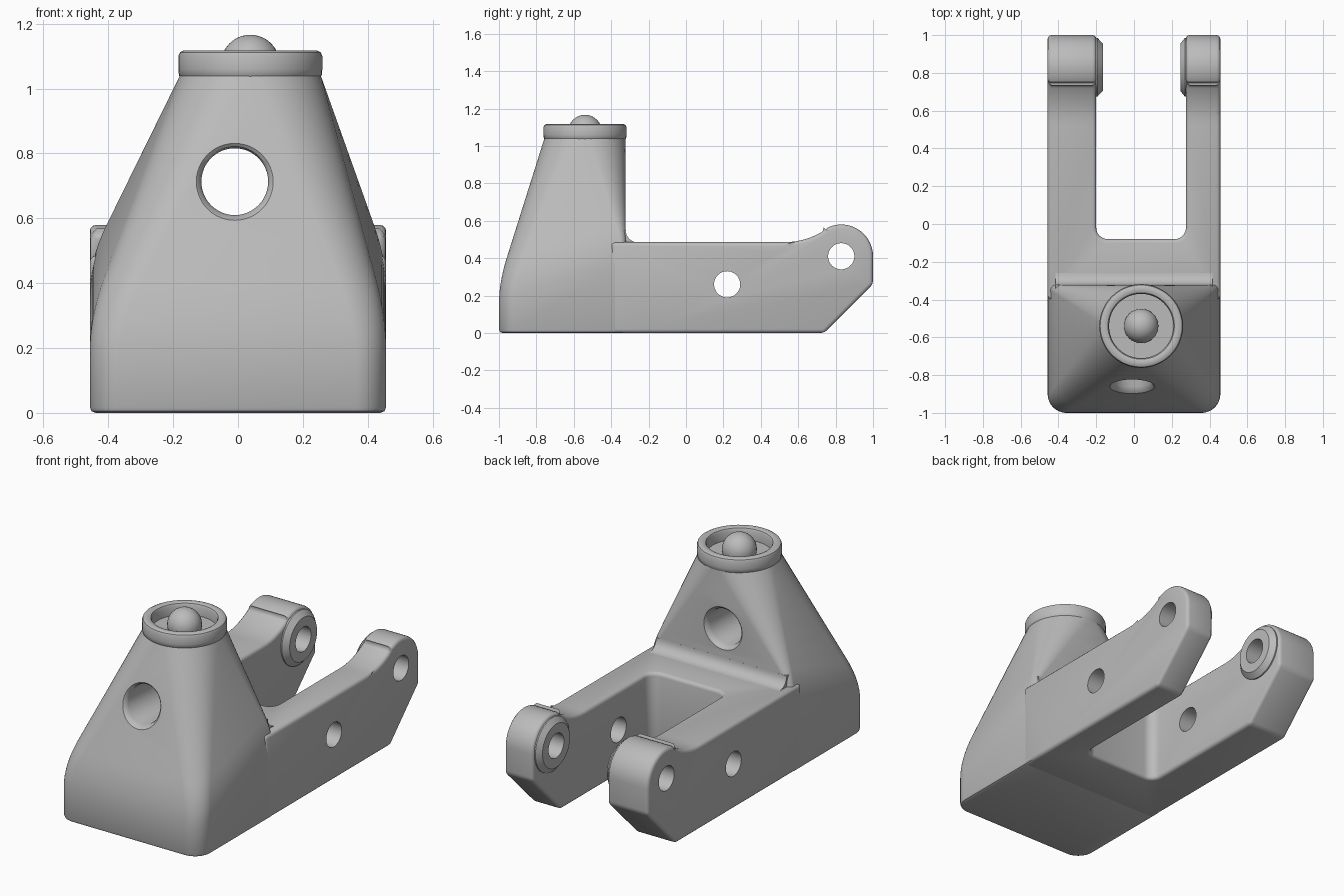
import bpy, bmesh
from math import sin, cos, pi, radians
from mathutils import Vector

cube = bpy.data.objects.get("Cube")
if cube:
    bpy.data.objects.remove(cube)

metal = bpy.data.materials.new("plain grey")
metal.use_nodes = True
GREY = (0.5, 0.5, 0.5, 1)
metal.diffuse_color = GREY
metal.node_tree.nodes["Principled BSDF"].inputs["Base Color"].default_value = GREY


def loft(name, rings, closed=False):
    """Skin a list of equal-length point rings; cap the ends unless closed."""
    bm = bmesh.new()
    rows = [[bm.verts.new(p) for p in ring] for ring in rings]
    n = len(rows[0])
    pairs = list(zip(rows, rows[1:])) + ([(rows[-1], rows[0])] if closed else [])
    for a, b in pairs:
        for i in range(n):
            j = (i + 1) % n
            bm.faces.new((a[i], a[j], b[j], b[i]))
    if not closed:
        bm.faces.new(rows[0])
        bm.faces.new(rows[-1])
    bmesh.ops.recalc_face_normals(bm, faces=bm.faces)
    mesh = bpy.data.meshes.new(name)
    bm.to_mesh(mesh)
    bm.free()
    mesh.materials.append(metal)
    ob = bpy.data.objects.new(name, mesh)
    bpy.context.collection.objects.link(ob)
    return ob


def activate(ob):
    bpy.ops.object.select_all(action='DESELECT')
    ob.select_set(True)
    bpy.context.view_layer.objects.active = ob


def apply_modifier(ob, kind, **settings):
    mod = ob.modifiers.new(kind.title(), kind)
    for key, value in settings.items():
        setattr(mod, key, value)
    activate(ob)
    bpy.ops.object.modifier_apply(modifier=mod.name)


def combine(ob, cutter, operation='DIFFERENCE'):
    apply_modifier(ob, 'BOOLEAN', object=cutter, operation=operation, solver='EXACT')
    bpy.data.objects.remove(cutter)


def smooth(ob, angle=35):
    activate(ob)
    bpy.ops.object.shade_smooth_by_angle(angle=radians(angle))


def arc(cx, cy, r, start, end, n):
    """Points on an arc, angles in degrees."""
    angles = [radians(start + (end - start) * i / n) for i in range(n + 1)]
    return [(cx + r * cos(a), cy + r * sin(a)) for a in angles]


def circle(r, n=48):
    return arc(0, 0, r, 0, 360 - 360 / n, n - 1)


def x_tube(name, profile, y, z, closed=False):
    """Lathe (x, radius) pairs about an axis along x."""
    return loft(name, [[(x, y + a, z + b) for a, b in circle(r)] for x, r in profile], closed)


HALF = 0.457          # half width of the body
DECK = 0.485          # height of the arms
BACK = -0.322         # rear wall of the tower
EYE = (0.83, 0.41)    # centre of the rear eyes (y, z)
EYE_R = 0.167
LEFT, RIGHT = 0.275, -0.2

# Forked body: side outline intersected with the U-shaped plan
outline = [(-0.5, 0), (0.74, 0), (1, 0.26)]
outline += arc(*EYE, EYE_R + 0.003, 0, 122, 18)
outline += arc(0.524, DECK + 0.4, 0.4, -57, -90, 8)
outline += [(-0.5, DECK)]
body = loft("forked_body", [[(x, y, z) for y, z in outline] for x in (-HALF, HALF)])
plan = [(-HALF, -0.4), (HALF, -0.4), (HALF, 1.1), (LEFT, 1.1)]
plan += arc(LEFT - 0.06, -0.02, 0.06, 0, -90, 6)
plan += arc(RIGHT + 0.06, -0.02, 0.06, -90, -180, 6)
plan += [(RIGHT, 1.1), (-HALF, 1.1)]
fork = loft("fork_plan", [[(x, y, z) for x, y in plan] for z in (-0.1, 0.8)])
combine(body, fork, 'INTERSECT')
apply_modifier(body, 'BEVEL', width=0.02, segments=3, limit_method='ANGLE',
               angle_limit=radians(30), use_clamp_overlap=False)
for y, z in (EYE, (0.22, 0.26)):
    combine(body, x_tube("pin_cutter", [(-0.6, 0.07), (0.6, 0.07)], y, z))
smooth(body)

# Ring bosses on the inner sides of the eyes
for name, wall, step in (("right_boss", RIGHT, 0.035), ("left_boss", LEFT, -0.03)):
    root, tip = wall - step, wall + step
    boss = x_tube(name, [(root, 0.07), (root, 0.155), (wall + step * 0.2, 0.155),
                         (tip, 0.125), (tip, 0.07)], *EYE, closed=True)
    smooth(boss, 25)

# Tower: rounded rectangle blending into a circle
TOP = Vector((0.038, -0.54, 1.04))
STEPS = 10


def corner_ring(inset):
    pts = []
    corners = ((1, BACK, 0.02, 0), (-1, BACK, 0.02, 90),
               (-1, -1, 0.1, 180), (1, -1, 0.1, 270))
    for side, edge, r, start in corners:
        cy = edge - r if edge == BACK else edge + r
        trim = 90 / STEPS / 2
        pts += arc(side * (HALF - r), cy, r - inset, start + trim, start + 90 - trim, STEPS - 1)
    return pts


base = corner_ring(0)
n = len(base)
rim = [TOP + Vector((0.218 * cos(a), 0.218 * sin(a), 0))
       for a in (2 * pi * (i + 0.5) / n for i in range(n))]
knee = [Vector((x, y, 0.27 + (y + 1) * 0.31)) for x, y in base]
below = [k - Vector((0, 0, 0.11)) for k in knee]
above = [k.lerp(t, 0.17) for k, t in zip(knee, rim)]
rings = [[(x, y, 0.018 * (1 - sin(a))) for x, y in corner_ring(0.018 * (1 - cos(a)))]
         for a in (pi / 2, pi / 4, 0)]
rings[0], rings[2] = ([(x, y, 0) for x, y in corner_ring(0.018)],
                      [(x, y, 0.018) for x, y in base])
for i in range(9):
    t = i / 8
    rings.append([b.lerp(k, t).lerp(k.lerp(a, t), t) for b, k, a in zip(below, knee, above)])
for i in range(1, 7):
    rings.append([a.lerp(t, i / 6) for a, t in zip(above, rim)])
tower = loft("tower", rings)

# Window through the tower, flared at both mouths; the front mouth leans with the wall
window = []
for y, r, lean in ((-1.02, 0.15, 0.31), (-0.865, 0.123, 0.31), (-0.85, 0.109, 0.31),
                   (-0.83, 0.103, 0.31), (-0.355, 0.103, 0), (-0.335, 0.109, 0),
                   (BACK, 0.122, 0), (-0.25, 0.15, 0)):
    window.append([(a - 0.01, y + lean * b, 0.713 + b) for a, b in circle(r)])
combine(tower, loft("window_cutter", window))
smooth(tower, 30)

# Fillet where the tower meets the arms
fillet = [(-0.35, 0.46)] + [(-0.26, 0.46)] + arc(-0.26, DECK + 0.062, 0.062, -90, -180, 8)
fillet += [(-0.35, DECK + 0.062)]
smooth(loft("tower_fillet", [[(x, y, z) for y, z in fillet] for x in (-0.415, 0.415)]))

# Socket collar with a recess
socket = ((0.2, 1.02), (0.22, 1.04), (0.222, 1.06), (0.222, 1.1), (0.217, 1.112),
          (0.205, 1.118), (0.188, 1.118), (0.176, 1.113), (0.17, 1.1), (0.17, 1.05))
collar = loft("socket_collar", [[(TOP.x + a, TOP.y + b, z) for a, b in circle(r)]
                                for r, z in socket])
smooth(collar, 40)

# Ball resting in the socket
bpy.ops.mesh.primitive_uv_sphere_add(segments=32, ring_count=20, radius=0.091,
                                     location=(TOP.x, TOP.y, 1.075))
ball = bpy.context.object
ball.name = "socket_ball"
ball.data.materials.append(metal)
smooth(ball)
